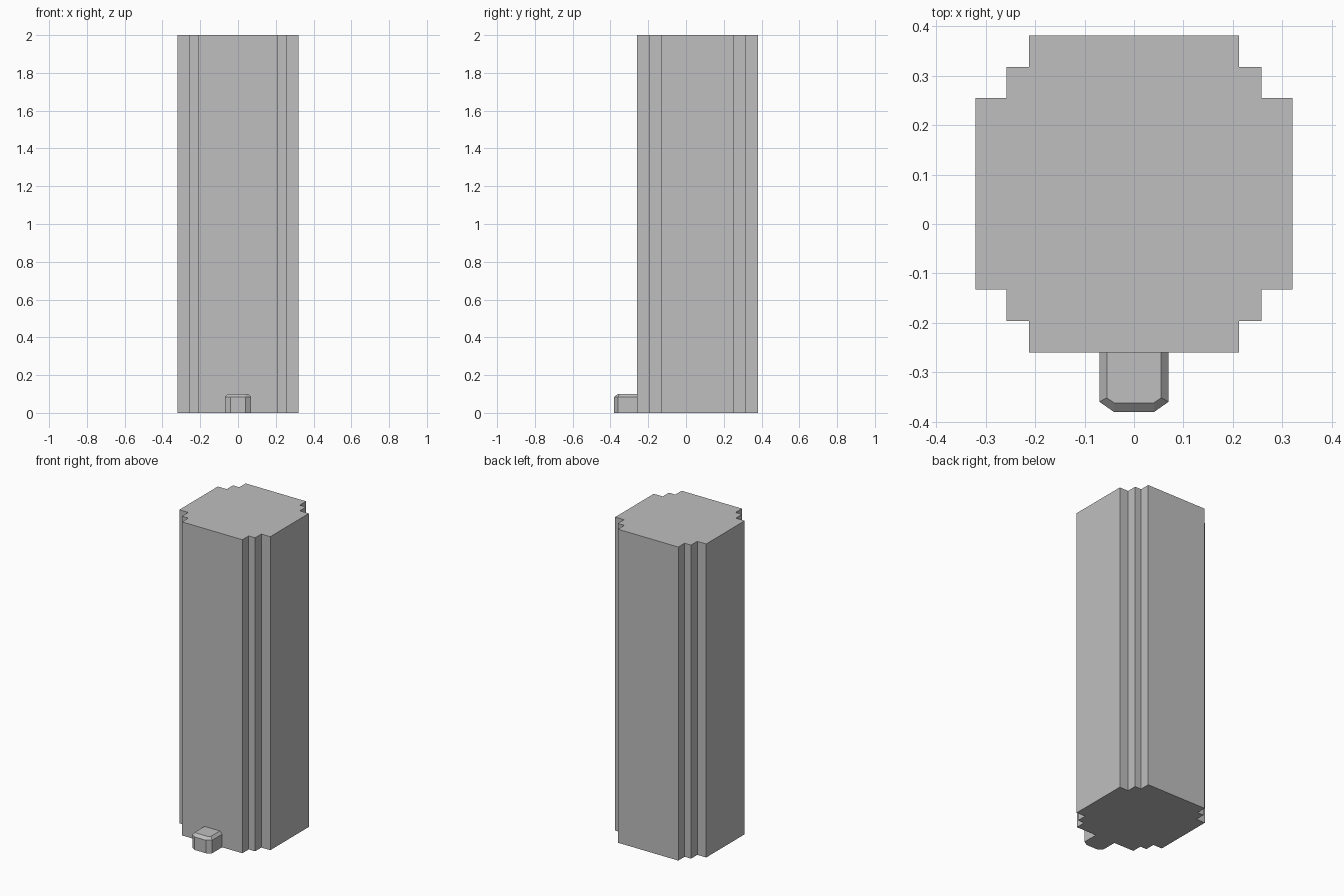
import bpy
import bmesh

cube = bpy.data.objects.get("Cube")
if cube:
    bpy.data.objects.remove(cube, do_unlink=True)

grey = bpy.data.materials.new("plain_grey")
grey.use_nodes = True
colour = (0.52, 0.52, 0.52, 1)
grey.diffuse_color = colour
grey.node_tree.nodes["Principled BSDF"].inputs["Base Color"].default_value = colour


def mirrored(half):
    """Close a half outline (front to back, +x side) across x = 0."""
    return half + [(-x, y) for x, y in reversed(half)]


def loft(name, sections):
    """Solid through stacked (outline, z) sections, capped at both ends."""
    bm = bmesh.new()
    rings = [[bm.verts.new((x, y, z)) for x, y in outline] for outline, z in sections]
    for low, high in zip(rings, rings[1:]):
        for i in range(len(low)):
            j = (i + 1) % len(low)
            bm.faces.new((low[i], low[j], high[j], high[i]))
    bm.faces.new(rings[0][::-1])
    bm.faces.new(rings[-1])
    bmesh.ops.recalc_face_normals(bm, faces=bm.faces)
    mesh = bpy.data.meshes.new(name)
    bm.to_mesh(mesh)
    bm.free()
    mesh.materials.append(grey)
    obj = bpy.data.objects.new(name, mesh)
    bpy.context.collection.objects.link(obj)
    return obj


# Tower with stepped corners, symmetric front to back about its own centre
centre_y = 0.061
steps = [(0.213, 0.321), (0.213, 0.257), (0.258, 0.257), (0.258, 0.194), (0.321, 0.194)]
front = [(x, centre_y - d) for x, d in steps]
back = [(x, centre_y + d) for x, d in reversed(steps)]
tower_outline = mirrored(front + back)
loft("tower", [(tower_outline, 0), (tower_outline, 2)])

# Entrance porch with cut front corners and a bevelled roof edge
wall_y = centre_y - 0.321
porch_walls = mirrored([(0.04, -0.381), (0.07, -0.36), (0.07, wall_y)])
porch_roof = mirrored([(0.04, -0.362), (0.055, -0.352), (0.055, wall_y)])
loft("entrance_porch", [(porch_walls, 0), (porch_walls, 0.083), (porch_roof, 0.1)])
